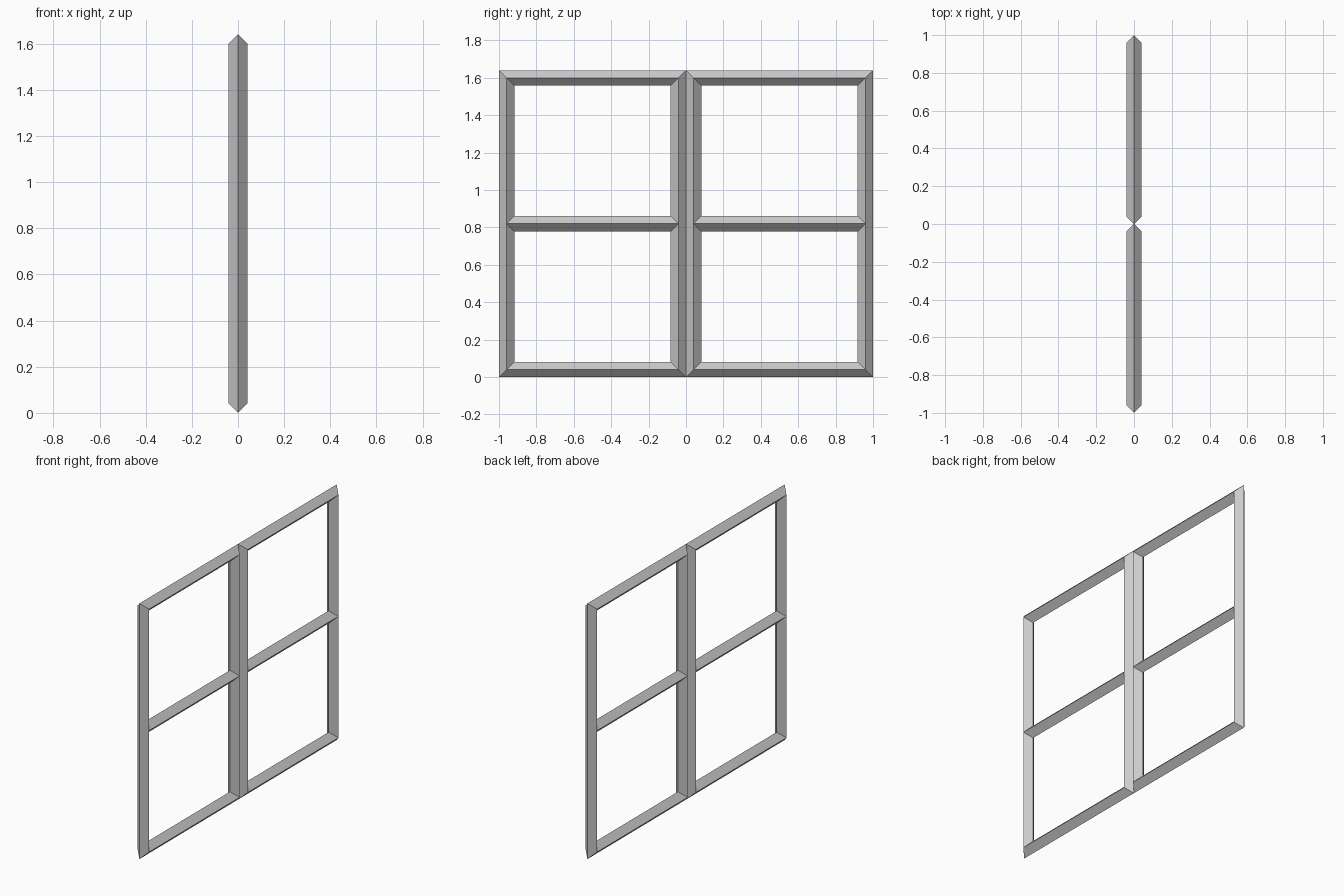
import bpy, bmesh

if "Cube" in bpy.data.objects:
    bpy.data.objects.remove(bpy.data.objects["Cube"])

R = 0.041          # half-diagonal of the diamond section
H = 1.64           # sash height
W = 1.0            # sash width


def finish(name, bm):
    bmesh.ops.recalc_face_normals(bm, faces=bm.faces)
    me = bpy.data.meshes.new(name)
    bm.to_mesh(me)
    bm.free()
    ob = bpy.data.objects.new(name, me)
    bpy.context.collection.objects.link(ob)
    return ob


def bridge(bm, a, b, closed=True):
    n = len(a)
    for i in range(n):
        j = (i + 1) % n
        bm.faces.new((a[i], a[j], b[j], b[i]))


# Mitred rectangular frame with a diamond cross-section
def sash_frame(name, y0):
    bm = bmesh.new()
    loops = []
    for x, inset in ((0, 0), (R, R), (0, 2 * R), (-R, R)):
        lo, hi = y0 + inset, y0 + W - inset
        loops.append([bm.verts.new((x, y, z)) for y, z in
                      ((lo, inset), (hi, inset), (hi, H - inset), (lo, H - inset))])
    for i in range(4):
        bridge(bm, loops[i], loops[(i + 1) % 4])
    return finish(name, bm)


# Diamond crossbar whose ends are coped onto the inner ridges of the frame
def crossbar(name, y0):
    bm = bmesh.new()
    ends = []
    for y, s in ((y0, 1), (y0 + W, -1)):
        ends.append([bm.verts.new((x, y + s * inset, H / 2 + z)) for x, z, inset in
                     ((R, 0, R), (0, R, 2 * R), (-R, 0, R), (0, -R, 2 * R))])
    bridge(bm, *ends)
    return finish(name, bm)


# Two sashes side by side
for side, y0 in (("left", -1.0), ("right", 0.0)):
    sash_frame(f"{side}_sash_frame", y0)
    crossbar(f"{side}_crossbar", y0)
